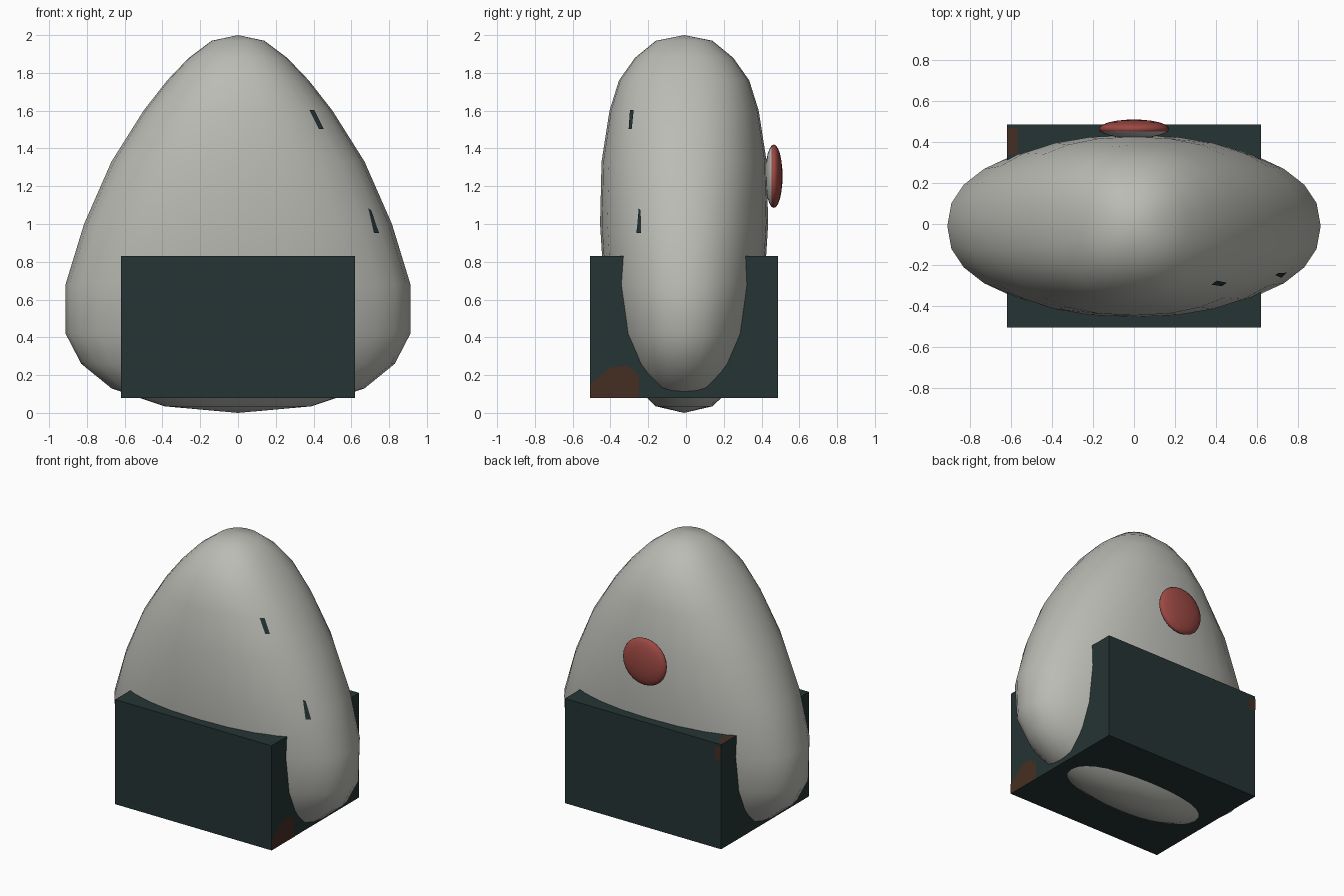
import bpy, bmesh, math
from mathutils import Vector
from mathutils.bvhtree import BVHTree

if "Cube" in bpy.data.objects:
    bpy.data.objects.remove(bpy.data.objects["Cube"])


def material(name, rgb):
    m = bpy.data.materials.new(name)
    m.diffuse_color = (*rgb, 1)
    m.use_nodes = True
    m.node_tree.nodes["Principled BSDF"].inputs["Base Color"].default_value = m.diffuse_color
    return m


RICE = material("rice_grey", (0.50, 0.50, 0.465))
SEAWEED = material("seaweed_dark_green", (0.019, 0.034, 0.034))
RED = material("plum_red", (0.33, 0.065, 0.055))
BROWN = material("seaweed_brown", (0.06, 0.028, 0.016))


def make_object(name, bm, *mats):
    mesh = bpy.data.meshes.new(name)
    bm.normal_update()
    bm.to_mesh(mesh)
    bm.free()
    for m in mats:
        mesh.materials.append(m)
    ob = bpy.data.objects.new(name, mesh)
    bpy.context.collection.objects.link(ob)
    return ob


def patch(name, points, mat):
    bm = bmesh.new()
    bm.faces.new([bm.verts.new(p) for p in points])
    return make_object(name, bm, mat)


# Rice body: stacked superellipse rings (height, half width, half depth)
RINGS = [(0.035, 0.39, 0.15), (0.13, 0.67, 0.25), (0.26, 0.83, 0.32),
         (0.42, 0.913, 0.38), (0.68, 0.913, 0.425), (1.0, 0.815, 0.445),
         (1.33, 0.67, 0.437), (1.6, 0.50, 0.395), (1.76, 0.375, 0.345),
         (1.88, 0.26, 0.26), (1.97, 0.14, 0.15)]
SIDES, POWER, MID_Y = 28, 2.25, -0.01


def spow(v):
    return math.copysign(abs(v) ** (2 / POWER), v)


bm = bmesh.new()
rows = []
for z, a, b in RINGS:
    angles = [2 * math.pi * i / SIDES for i in range(SIDES)]
    rows.append([bm.verts.new((a * spow(math.cos(t)), MID_Y + b * spow(math.sin(t)), z))
                 for t in angles])
bottom = bm.verts.new((0, MID_Y, 0))
top = bm.verts.new((0, MID_Y, 2))
for i in range(SIDES):
    j = (i + 1) % SIDES
    for lo, hi in zip(rows, rows[1:]):
        bm.faces.new((lo[i], lo[j], hi[j], hi[i]))
    bm.faces.new((bottom, rows[0][j], rows[0][i]))
    bm.faces.new((top, rows[-1][i], rows[-1][j]))
for f in bm.faces:
    f.smooth = True
bm.normal_update()
surface = BVHTree.FromBMesh(bm)
make_object("rice_body", bm, RICE)

# Seaweed block around the lower half
X, Y0, Y1, Z0, Z1 = 0.62, -0.507, 0.487, 0.08, 0.83
bm = bmesh.new()
bmesh.ops.create_cube(bm, size=1)
for v in bm.verts:
    v.co = (v.co.x * 2 * X, Y0 + (v.co.y + 0.5) * (Y1 - Y0), Z0 + (v.co.z + 0.5) * (Z1 - Z0))
make_object("seaweed_wrap", bm, SEAWEED)

# Brown worn corners of the seaweed
E = 0.002
patch("brown_corner_side",
      [(X + E, y, z) for y, z in ((Y0, Z0), (-0.25, Z0), (-0.25, 0.2), (-0.31, 0.25),
                                  (-0.4, 0.24), (Y0, 0.15))], BROWN)
patch("brown_corner_top",
      [(x, y, Z1 + E) for x, y in ((-X, 0.34), (-0.57, 0.34), (-0.57, 0.47), (-X, 0.47))], BROWN)
patch("brown_corner_back",
      [(x, Y1 + E, z) for x, z in ((-X, 0.81), (-X, 0.73), (-0.57, 0.71), (-0.57, 0.8))], BROWN)

# Seaweed flecks laid on the rice front
FLECKS = [((0.375, 1.60), (0.425, 1.50), (0.45, 1.50), (0.40, 1.60)),
          ((0.685, 1.08), (0.715, 0.95), (0.742, 0.95), (0.70, 1.07))]
for n, corners in enumerate(FLECKS):
    points = []
    for x, z in corners:
        hit, normal, _, _ = surface.ray_cast(Vector((x, -2, z)), Vector((0, 1, 0)))
        if hit:
            points.append(hit + normal * 0.008)
    if len(points) > 2:
        patch(f"seaweed_fleck_{n + 1}", points, SEAWEED)

# Plum button on the back: red outside, rice coloured underside
bm = bmesh.new()
bmesh.ops.create_uvsphere(bm, u_segments=24, v_segments=12, radius=1)
for v in bm.verts:
    x, y, z = v.co
    v.co = (0.172 * x, 0.465 + 0.046 * z, 1.253 - 0.168 * y)
bmesh.ops.recalc_face_normals(bm, faces=bm.faces)
for f in bm.faces:
    f.smooth = True
    f.material_index = 1 if f.calc_center_median().y < 0.455 else 0
make_object("plum", bm, RED, RICE)
